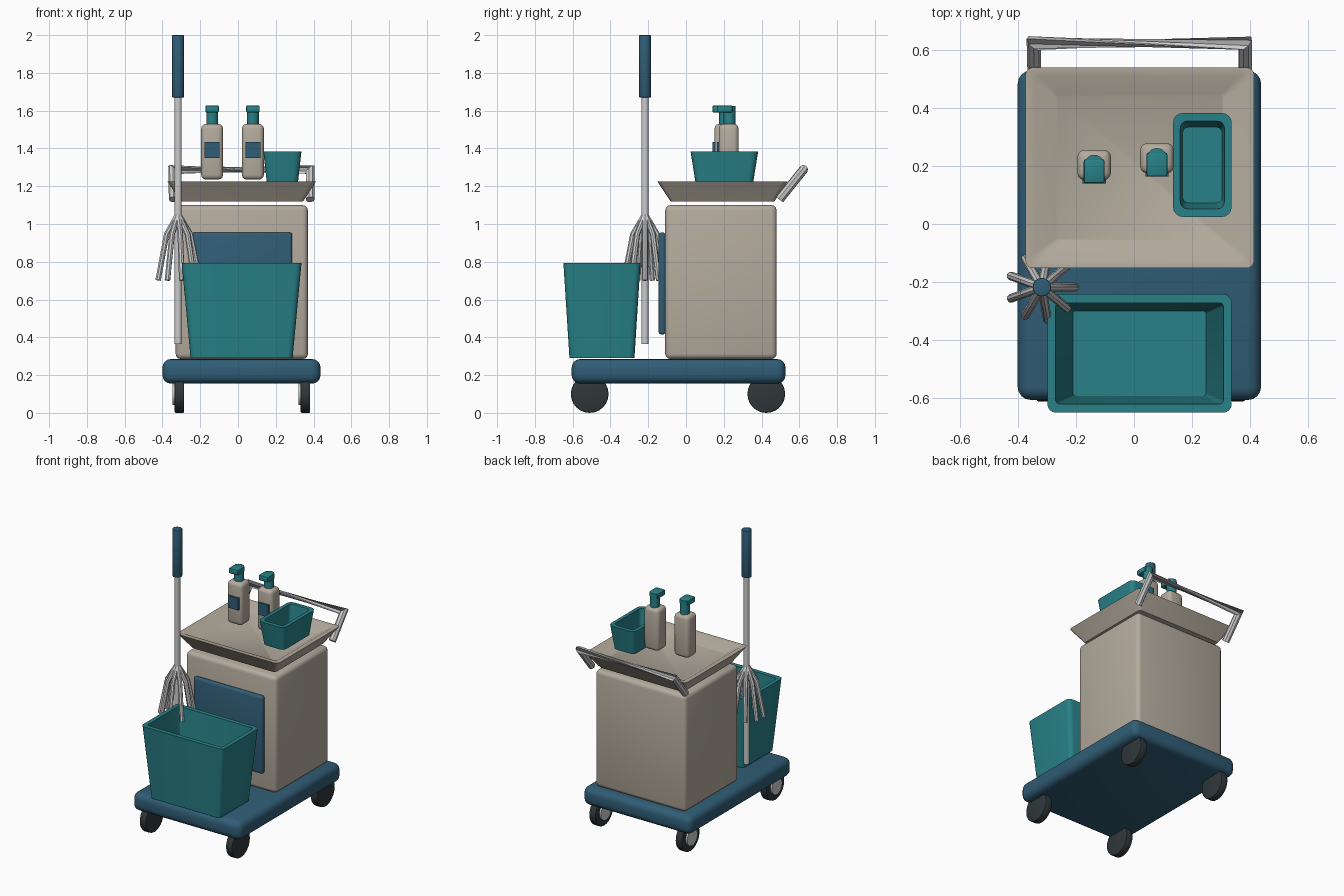
import bpy, bmesh
from math import cos, sin, pi, radians
from mathutils import Vector, Matrix

if "Cube" in bpy.data.objects:
    bpy.data.objects.remove(bpy.data.objects["Cube"])


def mat(name, rgb):
    m = bpy.data.materials.new(name)
    m.diffuse_color = (*rgb, 1)
    m.use_nodes = True
    m.node_tree.nodes["Principled BSDF"].inputs["Base Color"].default_value = m.diffuse_color
    return m


BLUE = mat("blue", (0.03, 0.11, 0.18))
TEAL = mat("teal", (0.021, 0.22, 0.245))
BEIGE = mat("beige", (0.46, 0.41, 0.34))
DARK = mat("dark_rubber", (0.03, 0.038, 0.042))


def finish(bm, name, material=None, angle=35):
    bmesh.ops.recalc_face_normals(bm, faces=bm.faces)
    me = bpy.data.meshes.new(name)
    bm.to_mesh(me)
    bm.free()
    ob = bpy.data.objects.new(name, me)
    bpy.context.collection.objects.link(ob)
    if material:
        me.materials.append(material)
    bpy.ops.object.select_all(action='DESELECT')
    ob.select_set(True)
    bpy.context.view_layer.objects.active = ob
    bpy.ops.object.shade_smooth_by_angle(angle=radians(angle))
    return ob


def box(name, x, y, z, material, bevel=0.0, segs=3):
    """Rounded box from (min, max) ranges."""
    bm = bmesh.new()
    bmesh.ops.create_cube(bm, size=1)
    for v in bm.verts:
        v.co = [(a + b) / 2 + c * (b - a) for (a, b), c in zip((x, y, z), v.co)]
    if bevel:
        bmesh.ops.bevel(bm, geom=bm.edges[:], offset=bevel, segments=segs,
                        profile=0.5, affect='EDGES')
    return finish(bm, name, material)


def cylinder(name, r, depth, centre, material=None, axis='Z', n=20, bevel=0.0):
    bm = bmesh.new()
    bmesh.ops.create_cone(bm, cap_ends=True, segments=n, radius1=r, radius2=r, depth=depth)
    if bevel:
        rim = [e for e in bm.edges if abs(e.verts[0].co.z - e.verts[1].co.z) < 1e-5]
        bmesh.ops.bevel(bm, geom=rim, offset=bevel, segments=2, profile=0.5, affect='EDGES')
    if axis == 'X':
        bm.transform(Matrix.Rotation(pi / 2, 4, 'Y'))
    bm.transform(Matrix.Translation(centre))
    return finish(bm, name, material)


def bridge(bm, rings):
    for a, b in zip(rings, rings[1:]):
        for i in range(len(a)):
            j = (i + 1) % len(a)
            bm.faces.new((a[i], a[j], b[j], b[i]))
    bm.faces.new(rings[0])
    bm.faces.new(rings[-1])


def tub(name, cx, cy, sections, material):
    """Loft of rounded rectangles: (half_x, half_y, z, corner_radius)."""
    bm = bmesh.new()
    rings = []
    for hx, hy, z, r in sections:
        ring = []
        for k, (sx, sy) in enumerate(((1, 1), (-1, 1), (-1, -1), (1, -1))):
            for s in range(5):
                a = pi / 2 * (k + s / 4)
                ring.append(bm.verts.new((cx + sx * (hx - r) + r * cos(a),
                                          cy + sy * (hy - r) + r * sin(a), z)))
        rings.append(ring)
    bridge(bm, rings)
    return finish(bm, name, material)


def tube(bm, pts, normal, r, n=8, twists=None):
    """Mitred tube along a planar path; twists turn each ring."""
    pts = [Vector(p) for p in pts]
    rings = []
    for i, p in enumerate(pts):
        t0 = (p - pts[i - 1]).normalized() if i else (pts[1] - p).normalized()
        t1 = (pts[i + 1] - p).normalized() if i < len(pts) - 1 else t0
        t = (t0 + t1).normalized()
        u = Vector(normal).normalized()
        v = t.cross(u) / max(t.dot(t0), 0.5)
        w = twists[i] if twists else 0
        rings.append([bm.verts.new(p + r * (u * cos(w + 2 * pi * k / n) + v * sin(w + 2 * pi * k / n)))
                      for k in range(n)])
    bridge(bm, rings)


# base and cabinet
box("base_platform", (-0.40, 0.437), (-0.605, 0.527), (0.155, 0.285), BLUE, 0.045, 4)
box("cabinet", (-0.33, 0.37), (-0.11, 0.48), (0.285, 1.10), BEIGE, 0.028)
box("cabinet_door", (-0.245, 0.287), (-0.145, -0.108), (0.415, 0.955), BLUE, 0.014)

# wheels with a hub on one side
for sx, x in (("left", -0.31), ("right", 0.357)):
    for sy, y in (("front", -0.51), ("back", 0.425)):
        cylinder(f"wheel_{sy}_{sx}", 0.1, 0.05, (x, y, 0.1), DARK, 'X', 24, 0.006)
        cylinder(f"wheel_hub_{sy}_{sx}", 0.058, 0.03, (x - 0.022, y, 0.1), None, 'X', 20)

# top tray
tub("top_tray", 0.02, 0.193, [
    (0.325, 0.275, 1.12, 0.02), (0.393, 0.345, 1.225, 0.025),
    (0.362, 0.313, 1.225, 0.02), (0.287, 0.25, 1.18, 0.01)], BEIGE)

# push handle, its bar pinched by a twist
bm = bmesh.new()
tube(bm, [(-0.342, 0.495, 1.13), (-0.345, 0.622, 1.288), (0.382, 0.622, 1.288), (0.382, 0.495, 1.13)],
     Vector((0, 0.158, -0.127)), 0.024, 8, (0, 0, radians(150), radians(150)))
finish(bm, "push_handle", None, 30)

# bucket
tub("bucket", 0.019, -0.445, [
    (0.27, 0.172, 0.29, 0.03), (0.317, 0.204, 0.793, 0.03),
    (0.289, 0.174, 0.793, 0.015), (0.229, 0.146, 0.33, 0.01)], TEAL)

# small caddy on the tray
tub("caddy", 0.235, 0.203, [
    (0.082, 0.152, 1.215, 0.03), (0.101, 0.179, 1.385, 0.035),
    (0.076, 0.151, 1.385, 0.025), (0.068, 0.13, 1.25, 0.02)], TEAL)

# pump bottles
for i, (x, y) in enumerate(((-0.137, 0.203), (0.079, 0.226)), 1):
    box(f"bottle_{i}", (x - 0.058, x + 0.058), (y - 0.052, y + 0.052), (1.235, 1.53), BEIGE, 0.025)
    box(f"bottle_label_{i}", (x - 0.04, x + 0.04), (y - 0.063, y - 0.045), (1.35, 1.435), BLUE)
    cylinder(f"bottle_neck_{i}", 0.031, 0.08, (x, y + 0.004, 1.56), TEAL)
    box(f"pump_head_{i}", (x - 0.036, x + 0.036), (y - 0.063, y + 0.02), (1.59, 1.628), TEAL, 0.008, 2)
    cylinder(f"pump_cap_{i}", 0.033, 0.034, (x, y + 0.002, 1.609), TEAL)

# mop: pole, grip and nine strands
MX, MY = -0.317, -0.217
cylinder("mop_pole", 0.019, 1.4, (MX, MY, 1.065), None, n=16)
cylinder("mop_grip", 0.032, 0.33, (MX, MY, 1.835), BLUE, n=16, bevel=0.004)
bm = bmesh.new()
for k in range(9):
    a = 2 * pi * k / 9
    path = [(MX + d * cos(a), MY + d * sin(a), z) for d, z in ((0.008, 1.04), (0.065, 0.945), (0.113, 0.702))]
    tube(bm, path, (-sin(a), cos(a), 0), 0.015, 8)
finish(bm, "mop_strands", None, 30)
